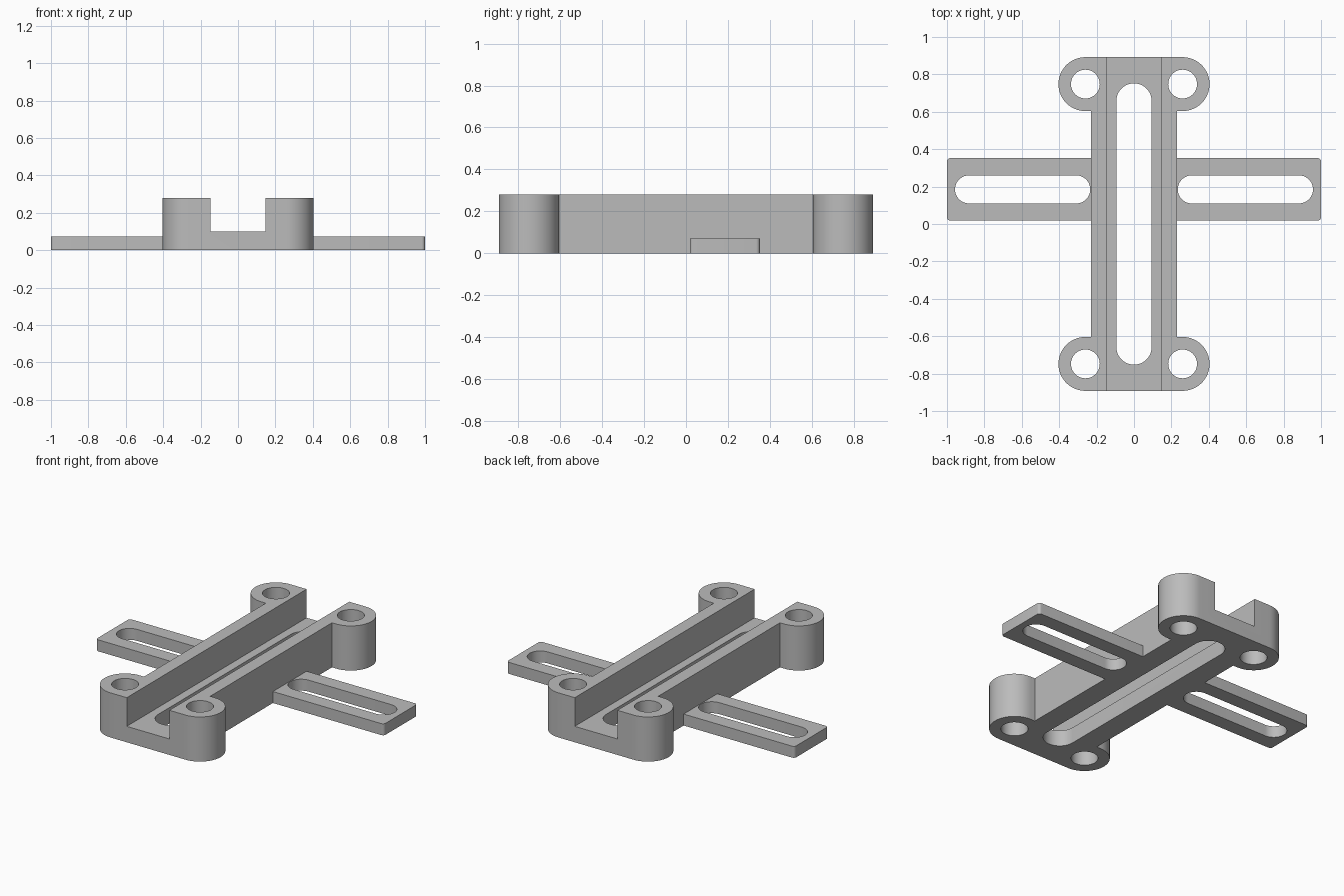
import bpy, bmesh
from math import sin, cos, pi

if "Cube" in bpy.data.objects:
    bpy.data.objects.remove(bpy.data.objects["Cube"], do_unlink=True)

HEIGHT, FLOOR, ARM_TOP = 0.28, 0.1, 0.072
HALF_W, HALF_L = 0.23, 0.89
BOSS_X, BOSS_Y, BOSS_R, HOLE_R = 0.26, 0.748, 0.144, 0.077
ARM_Y, ARM_HALF = 0.185, 0.167

grey = bpy.data.materials.new("plain grey")
grey.use_nodes = True
grey.diffuse_color = (0.5, 0.5, 0.5, 1)
grey.node_tree.nodes["Principled BSDF"].inputs["Base Color"].default_value = (0.5, 0.5, 0.5, 1)


def arc(x, y, r, start, end, n):
    return [(x + r * cos(start + (end - start) * i / n),
             y + r * sin(start + (end - start) * i / n)) for i in range(n + 1)]


def prism(name, outline, low, high):
    bm = bmesh.new()
    face = bm.faces.new([bm.verts.new((x, y, low)) for x, y in outline])
    top = bmesh.ops.extrude_face_region(bm, geom=[face])["geom"]
    moved = [v for v in top if isinstance(v, bmesh.types.BMVert)]
    bmesh.ops.translate(bm, verts=moved, vec=(0, 0, high - low))
    bmesh.ops.recalc_face_normals(bm, faces=bm.faces)
    mesh = bpy.data.meshes.new(name)
    bm.to_mesh(mesh)
    bm.free()
    mesh.materials.append(grey)
    obj = bpy.data.objects.new(name, mesh)
    bpy.context.collection.objects.link(obj)
    return obj


def box(x0, x1, y0, y1):
    return [(x0, y0), (x1, y0), (x1, y1), (x0, y1)]


def combine(target, other, operation):
    mod = target.modifiers.new(operation.lower(), "BOOLEAN")
    mod.operation, mod.object, mod.solver = operation, other, "EXACT"
    bpy.context.view_layer.objects.active = target
    bpy.ops.object.modifier_apply(modifier=mod.name)
    bpy.data.objects.remove(other, do_unlink=True)


# Body outline with a rounded boss at each corner
quarter = [(HALF_W, BOSS_Y - BOSS_R)] + arc(BOSS_X, BOSS_Y, BOSS_R, -pi / 2, pi / 2, 32)
upper = quarter + [(-x, y) for x, y in reversed(quarter)]
body = prism("bracket_body", upper + [(-x, -y) for x, y in upper], 0, HEIGHT)

# Open channel along the top
combine(body, prism("channel_cutter", box(-0.148, 0.148, -1, 1), FLOOR, 1), "DIFFERENCE")

# Long slot through the channel floor
r = 0.094
end = 0.752 - r
slot = arc(0, end, r, 0, pi, 32) + arc(0, -end, r, pi, 2 * pi, 32)
combine(body, prism("slot_cutter", slot, -1, 1), "DIFFERENCE")

# Bolt holes through the bosses
for sx in (-1, 1):
    for sy in (-1, 1):
        hole = arc(sx * BOSS_X, sy * BOSS_Y, HOLE_R, 0, 2 * pi, 48)[:-1]
        combine(body, prism("hole_cutter", hole, -1, 1), "DIFFERENCE")

# Slotted side arms with softened outer corners
c, sr = 0.018, 0.075
for side in (-1, 1):
    outline = [(0.19, ARM_Y - ARM_HALF)]
    outline += arc(1 - c, ARM_Y - ARM_HALF + c, c, -pi / 2, 0, 6)
    outline += arc(1 - c, ARM_Y + ARM_HALF - c, c, 0, pi / 2, 6)
    outline += [(0.19, ARM_Y + ARM_HALF)]
    groove = arc(0.957 - sr, ARM_Y, sr, -pi / 2, pi / 2, 24)
    groove += arc(0.234 + sr, ARM_Y, sr, pi / 2, 3 * pi / 2, 24)
    arm = prism("side_arm", [(side * x, y) for x, y in outline], 0, ARM_TOP)
    cutter = prism("arm_slot_cutter", [(side * x, y) for x, y in groove], -1, 1)
    combine(arm, cutter, "DIFFERENCE")
    combine(body, arm, "UNION")

# Smooth round walls, crisp edges
bpy.ops.object.select_all(action="DESELECT")
body.select_set(True)
bpy.context.view_layer.objects.active = body
bpy.ops.object.shade_smooth_by_angle(angle=pi / 6)
